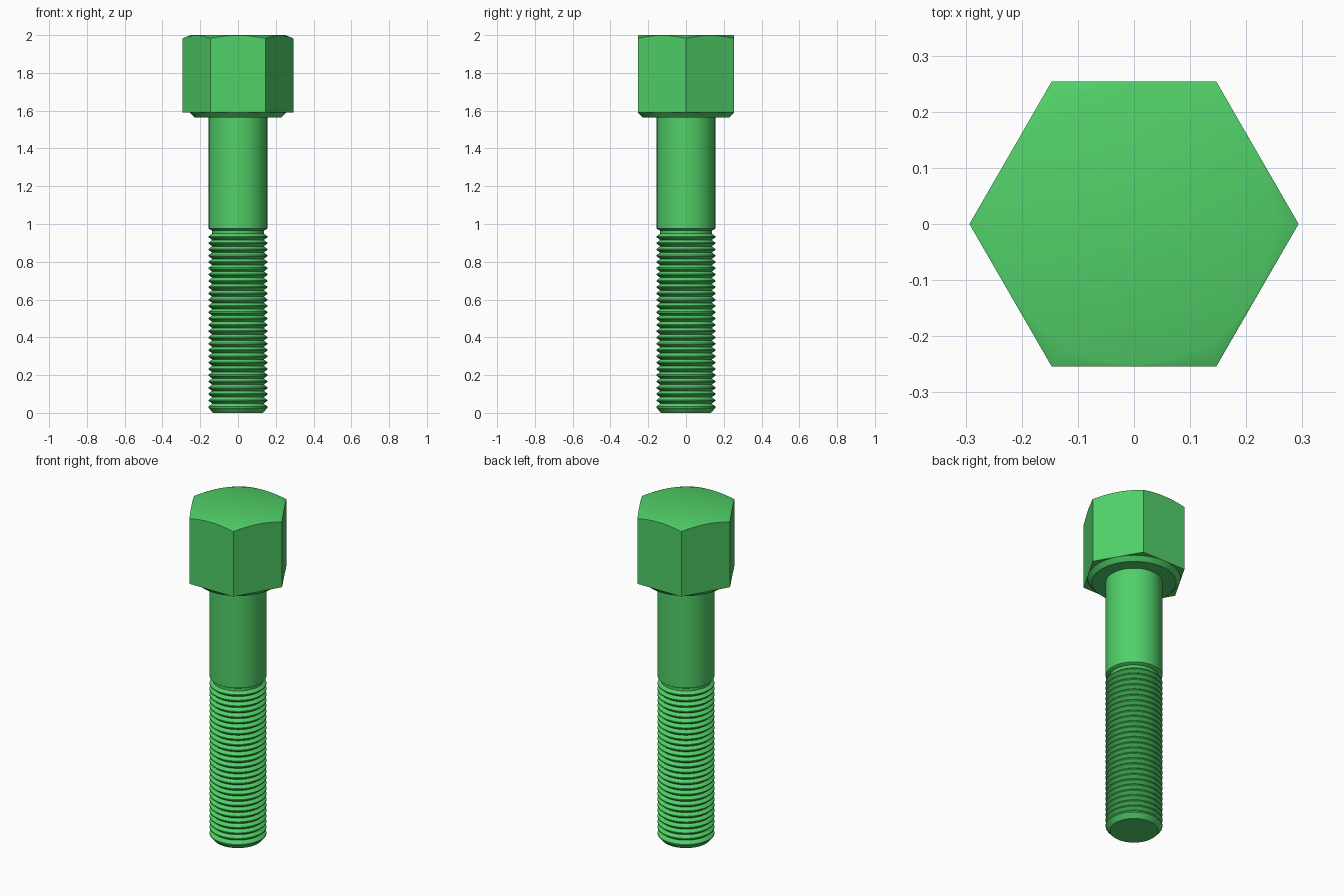
import bpy, bmesh
from math import pi, cos, sin, radians

if "Cube" in bpy.data.objects:
    bpy.data.objects.remove(bpy.data.objects["Cube"], do_unlink=True)

green = bpy.data.materials.new("green")
green.use_nodes = True
colour = (0.082, 0.63, 0.138, 1)
green.diffuse_color = colour
green.node_tree.nodes["Principled BSDF"].inputs["Base Color"].default_value = colour

SIDES = 72


def stack_rings(name, rings):
    """Skin a stack of rings, each a function angle -> (radius, height), and cap both ends."""
    bm = bmesh.new()
    loops = []
    for ring in rings:
        loop = []
        for i in range(SIDES):
            a = 2 * pi * i / SIDES
            r, z = ring(a)
            loop.append(bm.verts.new((r * cos(a), r * sin(a), z)))
        loops.append(loop)
    for low, high in zip(loops, loops[1:]):
        for i in range(SIDES):
            j = (i + 1) % SIDES
            bm.faces.new((low[i], low[j], high[j], high[i]))
    bm.faces.new(loops[0][::-1])
    bm.faces.new(loops[-1])
    mesh = bpy.data.meshes.new(name)
    bm.to_mesh(mesh)
    bm.free()
    mesh.materials.append(green)
    obj = bpy.data.objects.new(name, mesh)
    bpy.context.collection.objects.link(obj)
    bpy.ops.object.select_all(action='DESELECT')
    obj.select_set(True)
    bpy.context.view_layer.objects.active = obj
    bpy.ops.object.shade_smooth_by_angle(angle=radians(30))
    return obj


def lathe(name, profile):
    return stack_rings(name, [lambda a, p=p: p for p in profile])


# Hexagonal head with a conical chamfer on its top corners
APOTHEM, FLAT_RADIUS, TOP, CHAMFER = 0.254, 0.25, 2.0, 0.4


def hex_radius(a):
    return APOTHEM / cos(a % (pi / 3) - pi / 6)


stack_rings("hex_head", [
    lambda a: (hex_radius(a), 1.59),
    lambda a: (hex_radius(a), TOP - CHAMFER * (hex_radius(a) - FLAT_RADIUS)),
    lambda a: (FLAT_RADIUS, TOP),
])

# Tapered bearing collar under the head
lathe("bearing_collar", [(0.23, 1.565), (0.254, 1.59)])

# Plain shank with a small bevel where the thread begins
CREST, ROOT = 0.155, 0.137
lathe("shank", [(ROOT, 0.965), (CREST, 0.975), (CREST, 1.57)])

# Threaded end: chamfered tip and evenly spaced V ridges
PITCH, TEETH, START = 0.0333, 28, 0.033
profile = [(0.132, 0), (CREST, 0.026), (CREST, START)]
for i in range(TEETH):
    z = START + i * PITCH
    if i:
        profile += [(CREST, z - 0.003), (CREST, z + 0.003)]
    profile.append((ROOT, z + PITCH / 2))
profile.append((ROOT, 0.967))
lathe("thread", profile)
